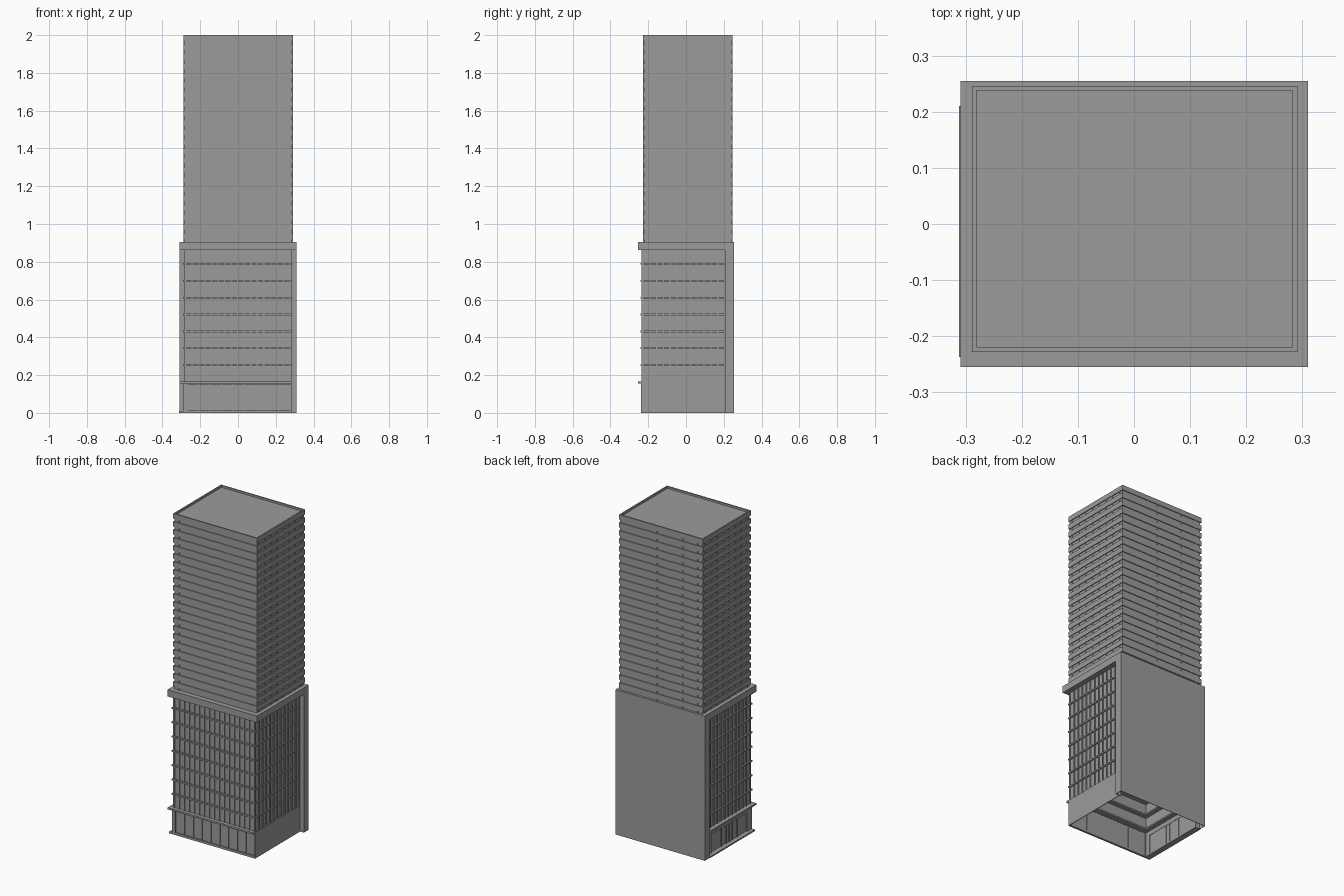
import bpy, bmesh

if "Cube" in bpy.data.objects:
    bpy.data.objects.remove(bpy.data.objects["Cube"])

grey = bpy.data.materials.new("mid_grey")
grey.diffuse_color = (0.33, 0.33, 0.33, 1)
grey.use_nodes = True
grey.node_tree.nodes["Principled BSDF"].inputs["Base Color"].default_value = grey.diffuse_color


def add_box(bm, x0, x1, y0, y1, z0, z1):
    vs = [bm.verts.new((x, y, z)) for z in (z0, z1)
          for x, y in ((x0, y0), (x1, y0), (x1, y1), (x0, y1))]
    for f in ((3, 2, 1, 0), (4, 5, 6, 7), (0, 1, 5, 4),
              (1, 2, 6, 5), (2, 3, 7, 6), (3, 0, 4, 7)):
        bm.faces.new([vs[i] for i in f])


def add_ring(bm, x0, x1, y0, y1, z0, z1, t):
    """Rectangular tube of wall thickness t, open at top and bottom."""
    loops = []
    for d, z in ((0, z0), (0, z1), (t, z1), (t, z0)):
        loops.append([bm.verts.new(p) for p in (
            (x0 + d, y0 + d, z), (x1 - d, y0 + d, z),
            (x1 - d, y1 - d, z), (x0 + d, y1 - d, z))])
    for k in range(4):
        a, b = loops[k], loops[(k + 1) % 4]
        for i in range(4):
            j = (i + 1) % 4
            bm.faces.new((a[i], a[j], b[j], b[i]))


def make(name, boxes=(), rings=()):
    bm = bmesh.new()
    for b in boxes:
        add_box(bm, *b)
    for r in rings:
        add_ring(bm, *r)
    bmesh.ops.recalc_face_normals(bm, faces=bm.faces)
    mesh = bpy.data.meshes.new(name)
    bm.to_mesh(mesh)
    bm.free()
    mesh.materials.append(grey)
    obj = bpy.data.objects.new(name, mesh)
    bpy.context.collection.objects.link(obj)
    return obj


def spread(a, b, n):
    return [a + (b - a) * i / n for i in range(n + 1)]


# ---- upper tower: recessed glass core with projecting floor bands
TX0, TX1, TY0, TY1 = -0.289, 0.291, -0.228, 0.246
R = 0.005
PITCH, BAND = 0.05, 0.031
make("tower_glass", [(TX0 + R, TX1 - R, TY0 + R, TY1 - R, 0.89, 1.988)])
make("tower_bands", rings=[(TX0, TX1, TY0, TY1, 2 - PITCH * i - BAND, 2 - PITCH * i, 0.0085)
                           for i in range(22)])

# window posts in the gaps between bands
posts = []
w = 0.002
for i in range(22):
    z1 = 2 - PITCH * i - BAND
    z0 = z1 - (PITCH - BAND)
    for x in (-0.25, 0.09):
        posts.append((x - w, x + w, TY0 + 0.001, TY0 + R, z0, z1))
    for x in (-0.25, -0.145, 0.03):
        posts.append((x - w, x + w, TY1 - R, TY1 - 0.001, z0, z1))
    for y in spread(TY0 + 0.03, TY1 - 0.03, 7):
        posts.append((TX1 - R, TX1 - 0.001, y - w, y + w, z0, z1))
        posts.append((TX0 + 0.001, TX0 + R, y - w, y + w, z0, z1))
make("tower_window_posts", posts)

# ---- podium: cornice slab and hollow blank rear wall
make("cornice", [(-0.309, 0.31, -0.255, 0.255, 0.863, 0.905)])
T = 0.003
make("rear_wall", [(-0.309, 0.31, 0.255 - T, 0.255, 0, 0.863),
                   (-0.309, -0.309 + T, 0.207, 0.255 - T, 0, 0.863),
                   (0.31 - T, 0.31, 0.207, 0.255 - T, 0, 0.863),
                   (-0.309 + T, -0.275, 0.207, 0.207 + T, 0, 0.863),
                   (0.272, 0.31 - T, 0.207, 0.207 + T, 0, 0.863)])

# podium glass shell, open below
PX0, PX1, PY0, PY1 = -0.281, 0.277, -0.229, 0.21
make("podium_glass", rings=[(PX0, PX1, PY0, PY1, 0.155, 0.865, 0.006)])

# horizontal floor fins, with slab edges reaching inside
fins = []
for i in range(1, 8):
    z = 0.163 + 0.0895 * i
    fins.append((-0.291, 0.285, -0.24, PY1, z - 0.005, z + 0.004, 0.045))
make("podium_fins", rings=fins)

# vertical mullions on three sides
mull = []
for x in spread(PX0 + 0.002, PX1 - 0.002, 16):
    mull.append((x - 0.003, x + 0.003, PY0 - 0.006, PY0, 0.16, 0.863))
for y in spread(PY0 + 0.002, 0.204, 12):
    mull.append((PX1, PX1 + 0.006, y - 0.003, y + 0.003, 0.16, 0.863))
    mull.append((PX0 - 0.006, PX0, y - 0.003, y + 0.003, 0.16, 0.863))
make("podium_mullions", mull)

# ---- ground floor walls, open below
BX0, BX1, BY0 = -0.29, 0.284, -0.237
make("shop_right_wall", [(BX1 - 0.004, BX1, BY0, 0.207, 0, 0.157)])
make("shop_front_glass", [(-0.28, 0.281, BY0 + 0.009, BY0 + 0.012, 0.005, 0.155)])
make("shop_front_frame", [
    (BX0, -0.27, BY0, BY0 + 0.014, 0, 0.157),
    (-0.27, BX1, BY0, BY0 + 0.013, 0, 0.014),
    (-0.27, BX1, BY0, BY0 + 0.013, 0.15, 0.157)]
    + [(x - 0.002, x + 0.002, BY0 + 0.004, BY0 + 0.013, 0.01, 0.152)
       for x in spread(-0.27, 0.279, 9)])

# left entrance side with doors
make("entrance_glass", [(BX0 + 0.008, BX0 + 0.013, BY0 + 0.01, 0.207, 0.005, 0.155)])
make("entrance_frame", [
    (BX0, BX0 + 0.015, BY0 + 0.014, -0.19, 0, 0.157),
    (BX0, BX0 + 0.015, 0.16, 0.207, 0, 0.157),
    (BX0, BX0 + 0.015, -0.19, 0.16, 0.125, 0.157)]
    + [(BX0 + 0.001, BX0 + 0.015, y - 0.003, y + 0.003, 0.005, 0.13)
       for y in (-0.1, -0.05, -0.02, 0.01, 0.06)])
make("entrance_step", [(-0.312, BX0 + 0.015, -0.237, 0.21, 0, 0.009)])

# canopy ledge around front and left, plus ceiling ring
make("canopy", [(-0.309, 0.284, -0.253, BY0 + 0.02, 0.156, 0.167),
                (-0.309, BX0 + 0.02, BY0 + 0.02, 0.21, 0.156, 0.167)])
make("ceiling_ring", rings=[(BX0, BX1, BY0 + 0.002, 0.25, 0.153, 0.163, 0.045)])
